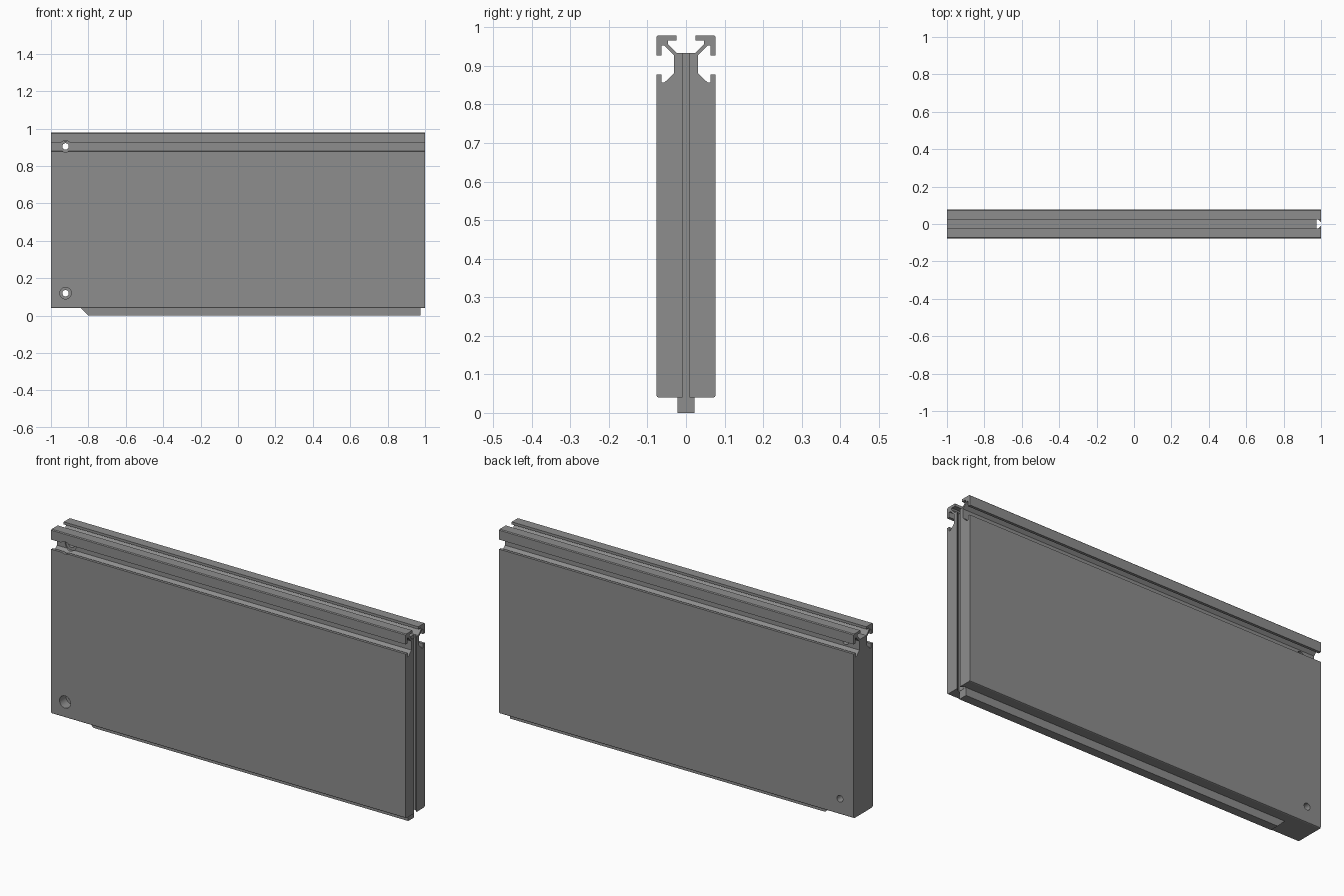
import bpy, bmesh, math
from mathutils import Vector

if "Cube" in bpy.data.objects:
    bpy.data.objects.remove(bpy.data.objects["Cube"])

metal = bpy.data.materials.new("plain grey")
metal.diffuse_color = (0.27, 0.27, 0.27, 1)
metal.use_nodes = True
metal.node_tree.nodes["Principled BSDF"].inputs["Base Color"].default_value = metal.diffuse_color


def prism(name, points, start, direction):
    """Extrude a closed outline; start maps a 2D point to 3D."""
    bm = bmesh.new()
    face = bm.faces.new([bm.verts.new(start(a, b)) for a, b in points])
    ext = bmesh.ops.extrude_face_region(bm, geom=[face])
    bmesh.ops.translate(bm, vec=Vector(direction),
                        verts=[v for v in ext["geom"] if isinstance(v, bmesh.types.BMVert)])
    bmesh.ops.recalc_face_normals(bm, faces=bm.faces)
    me = bpy.data.meshes.new(name)
    bm.to_mesh(me)
    bm.free()
    ob = bpy.data.objects.new(name, me)
    bpy.context.collection.objects.link(ob)
    me.materials.append(metal)
    return ob


def cut(target, cutter):
    cutter.hide_render = True
    cutter.hide_viewport = True
    mod = target.modifiers.new(cutter.name, 'BOOLEAN')
    mod.operation = 'DIFFERENCE'
    mod.solver = 'EXACT'
    mod.object = cutter


def mirrored(half):
    return half + [(-a, b) for a, b in reversed(half)]


# Extruded panel with slotted rail head: half of the (y, z) section, bottom to top
half = [(0.071, 0.04), (0.075, 0.042), (0.077, 0.046),
        (0.077, 0.878), (0.063, 0.878), (0.063, 0.857), (0.056, 0.857),
        (0.031, 0.881), (0.031, 0.927), (0.056, 0.953), (0.063, 0.953),
        (0.063, 0.927), (0.077, 0.927), (0.077, 0.975), (0.073, 0.979),
        (0.024, 0.979), (0.024, 0.966), (0.047, 0.966), (0.047, 0.957),
        (0.025, 0.934)]
panel = prism("panel", mirrored(half), lambda y, z: (-1, y, z), (2, 0, 0))

# Dovetail groove down the right end
groove = [(0.977, 0.024), (0.984, 0.024), (1.0, 0.009), (1.02, 0.009)]
groove += [(x, -y) for x, y in reversed(groove)]
cut(panel, prism("end_groove_cutter", groove, lambda x, y: (x, y, -0.1), (0, 0, 1.2)))


# Two through holes, counterbored from the front
def circle(x, z, r, n=32):
    return [(x + r * math.cos(2 * math.pi * i / n), z + r * math.sin(2 * math.pi * i / n))
            for i in range(n)]


for label, z in (("lower", 0.12), ("upper", 0.905)):
    cut(panel, prism(label + "_hole_cutter", circle(-0.922, z, 0.017),
                     lambda x, h: (x, -0.2, h), (0, 0.4, 0)))
    cut(panel, prism(label + "_counterbore_cutter", circle(-0.922, z, 0.031),
                     lambda x, h: (x, -0.2, h), (0, 0.175, 0)))

# Tongue under the panel with a sloped left end
prism("bottom_tongue", [(-0.84, 0.04), (-0.80, 0), (0.976, 0), (0.976, 0.04)],
      lambda x, z: (x, -0.0225, z), (0, 0.045, 0))

# Apply the cuts and smooth the hole walls
bpy.context.view_layer.objects.active = panel
panel.select_set(True)
for mod in list(panel.modifiers):
    bpy.ops.object.modifier_apply(modifier=mod.name)
for ob in list(bpy.data.objects):
    if ob.name.endswith("_cutter"):
        bpy.data.objects.remove(ob)
bpy.ops.object.shade_smooth_by_angle(angle=math.radians(20))
